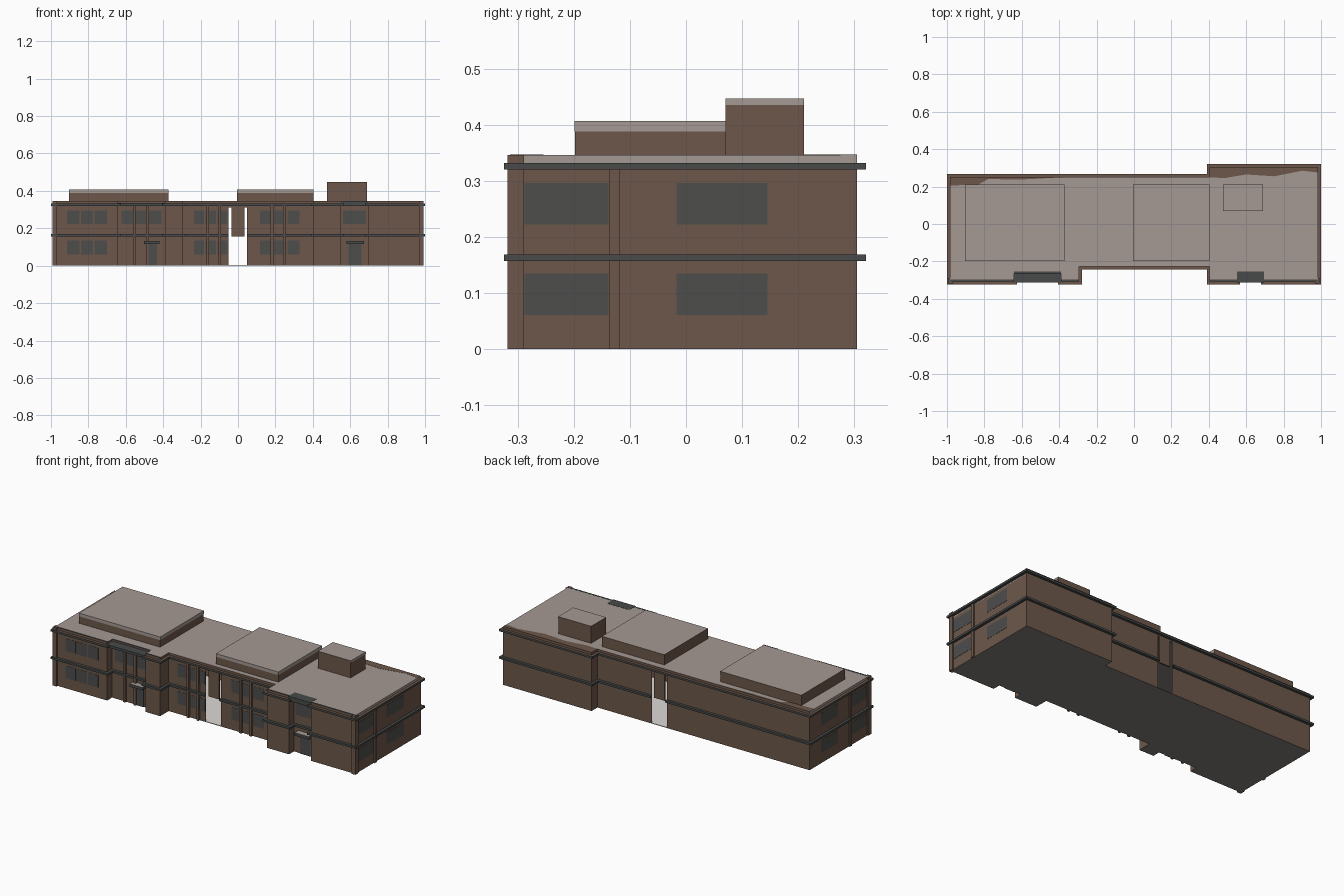
import bpy, bmesh
from mathutils import Vector

if "Cube" in bpy.data.objects:
    bpy.data.objects.remove(bpy.data.objects["Cube"])


def material(name, r, g, b):
    m = bpy.data.materials.new(name)
    m.diffuse_color = (r, g, b, 1)
    m.use_nodes = True
    m.node_tree.nodes["Principled BSDF"].inputs["Base Color"].default_value = m.diffuse_color
    return m


BROWN = material("brown brick", 0.153, 0.097, 0.069)
LIGHT = material("pale roof", 0.375, 0.32, 0.292)
GLASS = material("window grey", 0.075, 0.075, 0.073)
TRIM = material("dark trim", 0.065, 0.068, 0.068)
WHITE = material("floor white", 0.72, 0.69, 0.67)
UNDER = material("underside grey", 0.22, 0.208, 0.20)


def prism(name, pts, z0, z1, mats, rule=None):
    """Extrude a flat outline; rule(face centre, normal) picks the material, -1 opens the face."""
    bm = bmesh.new()
    base = bm.faces.new([bm.verts.new((x, y, z0)) for x, y in pts])
    ext = bmesh.ops.extrude_face_region(bm, geom=[base], use_keep_orig=True)
    for v in ext["geom"]:
        if isinstance(v, bmesh.types.BMVert):
            v.co.z = z1
    bmesh.ops.recalc_face_normals(bm, faces=bm.faces)
    bm.normal_update()
    if rule:
        for f in list(bm.faces):
            k = rule(f.calc_center_median(), f.normal)
            if k < 0:
                bm.faces.remove(f)
            else:
                f.material_index = k
    me = bpy.data.meshes.new(name)
    bm.to_mesh(me)
    bm.free()
    for m in mats:
        me.materials.append(m)
    ob = bpy.data.objects.new(name, me)
    bpy.context.collection.objects.link(ob)
    return ob


def box(name, x0, x1, y0, y1, z0, z1, mats, rule=None):
    return prism(name, [(x0, y0), (x1, y0), (x1, y1), (x0, y1)], z0, z1, mats, rule)


def offset(pts, d):
    """Grow a right-angled counter-clockwise outline; edges at the passage stay put."""
    out = []
    for i, p in enumerate(pts):
        a, b = Vector(pts[i - 1]), Vector(pts[(i + 1) % len(pts)])
        e, f = (Vector(p) - a).normalized(), (b - Vector(p)).normalized()
        q = Vector(p) + d * (Vector((e.y, -e.x)) + Vector((f.y, -f.x)))
        if abs(p[0]) < 0.06:
            q.x = p[0]
        out.append((q.x, q.y))
    return out


# outlines of the two wings, with entrance recesses on the front
FRONT, MID, REC, BACK, BACK_R, SIDE = -0.308, -0.228, -0.262, 0.25, 0.305, 0.985
left = [(-SIDE, FRONT), (-.642, FRONT), (-.642, REC), (-.39, REC), (-.39, FRONT),
        (-.295, FRONT), (-.295, MID), (-.05, MID), (-.05, BACK), (-SIDE, BACK)]
right = [(.047, MID), (.405, MID), (.405, FRONT), (.55, FRONT), (.55, REC), (.695, REC),
         (.695, FRONT), (SIDE, FRONT), (SIDE, BACK_R), (.405, BACK_R), (.405, BACK), (.047, BACK)]
whole = left[:7] + right[1:11] + left[9:]


def hollow(c, n):
    """Open the shell at the top, bottom and towards the passage."""
    return -1 if abs(n.z) > 0.5 or (abs(c.x) < 0.06 and abs(n.x) > 0.5) else 0


# hollow walls, with mid-height bands
for side, pts in (("left", left), ("right", right)):
    prism(side + "_wing_walls", pts, 0, 0.32, [BROWN], hollow)
    prism(side + "_floor_band", offset(pts, 0.016), 0.157, 0.169, [TRIM], hollow)
    # band ledges, as a narrow rim just outside the wall
    for z in (0.157, 0.169):
        inner, outer = pts, offset(pts, 0.016)
        me = bpy.data.meshes.new(side + "_band_ledge")
        n = len(pts)
        quads = [(i, (i + 1) % n, n + (i + 1) % n, n + i) for i in range(n)
                 if not (abs(pts[i][0]) < .06 and abs(pts[(i + 1) % n][0]) < .06)]
        quads = quads if z > 0.16 else [q[::-1] for q in quads]
        me.from_pydata([(x, y, z) for x, y in outer + inner], [], quads)
        me.materials.append(TRIM)
        bpy.context.collection.objects.link(bpy.data.objects.new(me.name, me))

# ground floor slab: white inside, grey below
prism("ground_floor", whole, 0, 0.003, [BROWN, WHITE, UNDER],
      lambda c, n: 1 if n.z > 0.5 else 2 if n.z < -0.5 else 0)

# roof slab: pale on top and on the ends, brown front and back, grey ceiling
prism("roof_band", offset(whole, 0.016), 0.320, 0.332, [TRIM, BROWN], lambda c, n: int(n.z > 0.5))
prism("roof_slab", whole, 0.312, 0.346, [BROWN, LIGHT, UNDER],
      lambda c, n: 2 if n.z < -0.5 else
      1 if n.z > 0.5 or (abs(n.x) > 0.5 and abs(c.x) > 0.9) else 0)
prism("roof_stain_left", [(-.985, .205), (-.83, .212), (-.78, .24), (-.6, .238), (-.38, .25),
                          (-.985, .25)], 0.3455, 0.3467, [BROWN])
prism("roof_stain_right", [(.405, .25), (.48, .245), (.6, .265), (.75, .255), (.9, .285),
                           (.985, .275), (.985, .305), (.405, .305)], 0.3455, 0.3467, [BROWN])
for x0, x1 in ((-SIDE, -.642), (-.39, -.295), (.405, .55), (.695, SIDE)):
    box("front_roof_edging", x0, x1, FRONT, FRONT + .01, 0.3455, 0.3467, [TRIM])

# bridge panels over the passage, front and back
for y in (MID, BACK - .008):
    box("passage_panel", -.035, .035, y, y + .008, 0.157, 0.315, [BROWN])

# rooftop boxes with a pale strip along the upper edge
for name, x0, x1, y0, y1, top, strip, on_front in (
        ("left_roof_box", -.903, -.372, -.198, .21, .407, .388, True),
        ("centre_roof_box", -.005, .403, -.198, .21, .407, .388, True),
        ("rear_roof_box", .475, .69, .07, .21, .447, .435, False)):
    box(name, x0, x1, y0, y1, 0.346, top, [BROWN, LIGHT], lambda c, n: int(n.z > 0.5))
    box(name + "_end_strip", x1, x1 + .001, y0, y1, strip, top, [LIGHT])
    if on_front:
        box(name + "_front_strip", x0, x1, y0 - .001, y0, strip, top, [LIGHT])

# front windows: (first x, last x, number of panes, wall y, floors)
FLOORS = ((0.061, 0.135), (0.222, 0.296))
for x0, x1, n, y, floors in ((-.914, -.70, 3, FRONT, FLOORS), (-.622, -.41, 3, REC, FLOORS[1:]),
                             (-.236, -.055, 3, MID, FLOORS), (.118, .33, 3, MID, FLOORS),
                             (.562, .685, 1, REC, FLOORS[1:])):
    step = (x1 - x0 + .008) / n
    for z0, z1 in floors:
        for i in range(n):
            a = x0 + i * step
            box("front_window", a, a + step - .008, y - .0012, y, z0, z1, [GLASS])

# end windows, pilasters and corner columns, the same on both ends
for s in (-1, 1):
    xs = sorted((s * SIDE, s * (SIDE + .0012)))
    for y0, y1 in ((-.288, -.138), (-.017, .145)):
        for z0, z1 in FLOORS:
            box("end_window", *xs, y0, y1, z0, z1, [GLASS])
    xs = sorted((s * (SIDE - .002), s * (SIDE + .008)))
    box("end_pilaster", *xs, -.137, -.118, 0, 0.32, [BROWN])
    xs = sorted((s * .967, s * .992))
    box("corner_column", *xs, -.318, -.289, 0, 0.346, [BROWN])

# slim front pilasters between the panes
for x, y in ((-.555, REC), (-.485, REC), (-.162, MID), (-.098, MID), (.182, MID), (.248, MID)):
    box("front_pilaster", x - .007, x + .007, y - .012, y + .002, 0, 0.32, [BROWN])

# entrances: dark roof over the recess, door, small canopy with a pale top
for x0, x1, d0, d1, top in ((-.642, -.39, -.49, -.432, .335), (.55, .695, .592, .66, .347)):
    box("entrance_roof", x0, x1, FRONT - .006, REC + .004, 0.320, top, [TRIM])
    box("entrance_roof_cover", x0, x1, REC - .002, REC + .008, 0.3455, 0.3467, [TRIM])
    box("entrance_door", d0, d1, REC - .004, REC, 0, 0.115, [GLASS])
    box("door_canopy", d0 - .013, d1 + .013, REC - .035, REC, 0.115, 0.132, [TRIM, LIGHT],
        lambda c, n: int(n.z > 0.5))
